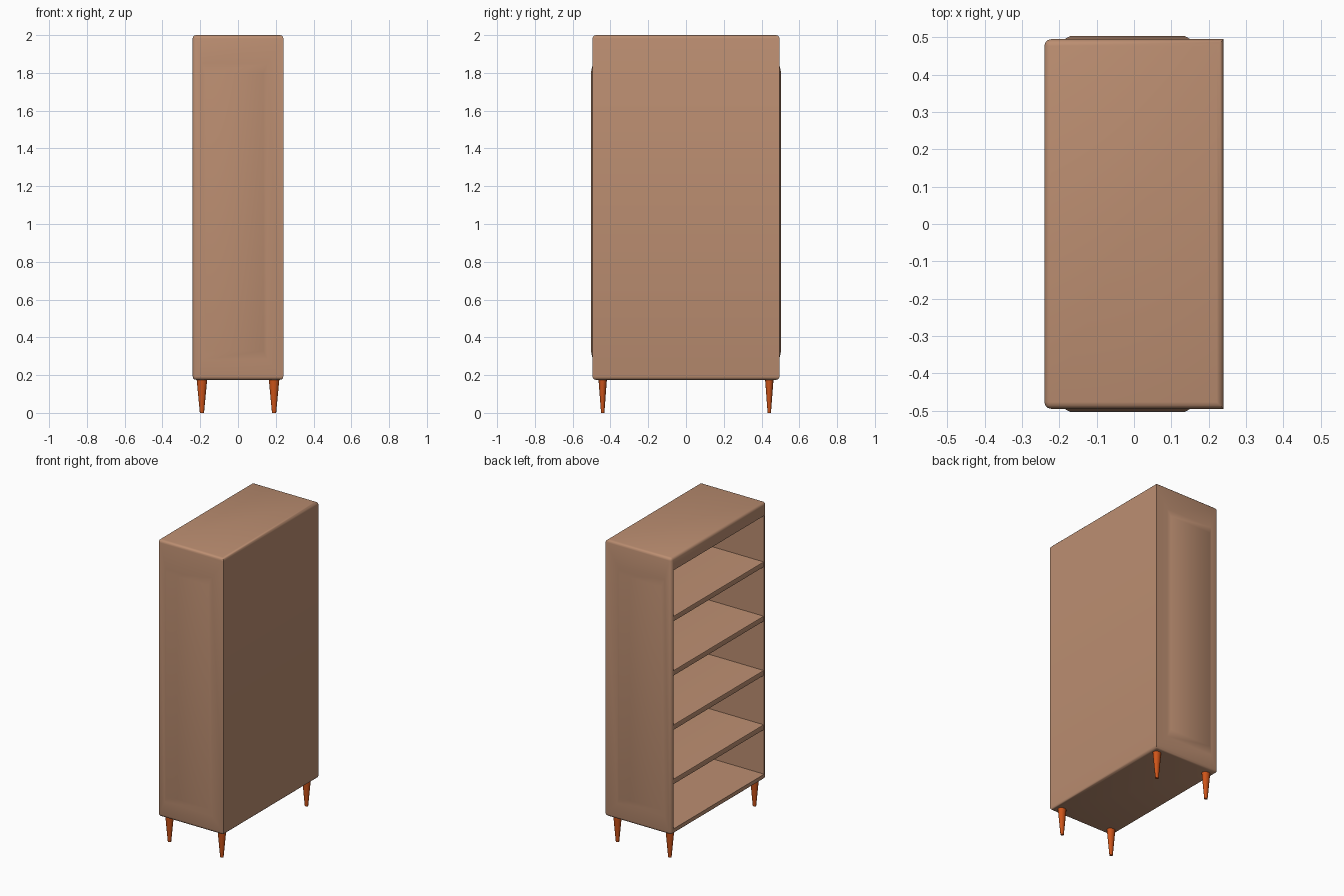
import bpy, bmesh
from mathutils import Vector

if "Cube" in bpy.data.objects:
    bpy.data.objects.remove(bpy.data.objects["Cube"])


def material(name, color):
    m = bpy.data.materials.new(name)
    m.diffuse_color = color
    m.use_nodes = True
    m.node_tree.nodes["Principled BSDF"].inputs["Base Color"].default_value = m.diffuse_color
    return m


WOOD = material("light_wood", (0.50, 0.27, 0.165, 1))
LEG = material("orange_wood", (0.62, 0.09, 0.01, 1))


def finish(bm, name, mat):
    bmesh.ops.recalc_face_normals(bm, faces=bm.faces)
    me = bpy.data.meshes.new(name)
    bm.to_mesh(me)
    bm.free()
    ob = bpy.data.objects.new(name, me)
    bpy.context.collection.objects.link(ob)
    me.materials.append(mat)
    return ob


def smooth(ob, angle=0.7):
    bpy.ops.object.select_all(action='DESELECT')
    bpy.context.view_layer.objects.active = ob
    ob.select_set(True)
    bpy.ops.object.shade_smooth_by_angle(angle=angle)


def box(lo, hi):
    bm = bmesh.new()
    bmesh.ops.create_cube(bm, size=1)
    lo, hi = Vector(lo), Vector(hi)
    for v in bm.verts:
        v.co = Vector([a + (b - a) * (c + 0.5) for a, b, c in zip(lo, hi, v.co)])
    return bm


def is_back_post(e):
    return all(v.co.x > 0.23 for v in e.verts) and abs(e.verts[0].co.z - e.verts[1].co.z) > 1


# Carcass: rounded box with sharp vertical edges on the closed side
bm = box((-0.24, -0.495, 0.175), (0.24, 0.495, 2.0))
bmesh.ops.bevel(bm, geom=[e for e in bm.edges if not is_back_post(e)],
                offset=0.018, segments=3, profile=0.5, affect='EDGES')

# Raised panels on both end faces
bm.normal_update()
for f in [f for f in bm.faces if abs(f.normal.y) > 0.99 and f.calc_area() > 0.5]:
    side = 1 if f.normal.y > 0 else -1
    for x0, x1, z0, z1, y in ((-0.19, 0.155, 0.28, 1.85, 0.493),
                              (-0.17, 0.135, 0.33, 1.80, 0.504)):
        bmesh.ops.inset_region(bm, faces=[f], thickness=0.01)
        mid = f.calc_center_median()
        for v in f.verts:
            v.co = Vector((x0 if v.co.x < mid.x else x1, side * y,
                           z0 if v.co.z < mid.z else z1))
carcass = finish(bm, "cabinet_carcass", WOOD)

# Hollow out the open side
cutter = finish(box((-0.4, -0.472, 0.21), (0.222, 0.472, 1.915)), "cavity_cutter", WOOD)
cutter.hide_render = True
mod = carcass.modifiers.new("cavity", 'BOOLEAN')
mod.operation, mod.solver, mod.object = 'DIFFERENCE', 'EXACT', cutter
bpy.context.view_layer.objects.active = carcass
carcass.select_set(True)
bpy.ops.object.modifier_apply(modifier=mod.name)
bpy.data.objects.remove(cutter)
smooth(carcass)

# Shelves with softened front edges
for i in range(4):
    top = 0.535 + 0.358 * i
    bm = box((-0.236, -0.474, top - 0.036), (0.224, 0.474, top))
    front = [e for e in bm.edges if all(v.co.x < -0.2 for v in e.verts)
             and abs(e.verts[0].co.y - e.verts[1].co.y) > 0.5]
    bmesh.ops.bevel(bm, geom=front, offset=0.006, segments=2, profile=0.5, affect='EDGES')
    smooth(finish(bm, f"shelf_{i + 1}", WOOD))

# Four tapered legs, slightly oval
for sx in (-1, 1):
    for sy in (-1, 1):
        bm = bmesh.new()
        bmesh.ops.create_cone(bm, cap_ends=True, segments=12, radius1=0.011,
                              radius2=0.028, depth=0.178)
        for v in bm.verts:
            v.co = Vector((v.co.x + sx * 0.191, v.co.y * 0.8 + sy * 0.441, v.co.z + 0.089))
        name = f"leg_{'left' if sx < 0 else 'right'}_{'front' if sy < 0 else 'rear'}"
        smooth(finish(bm, name, LEG))
